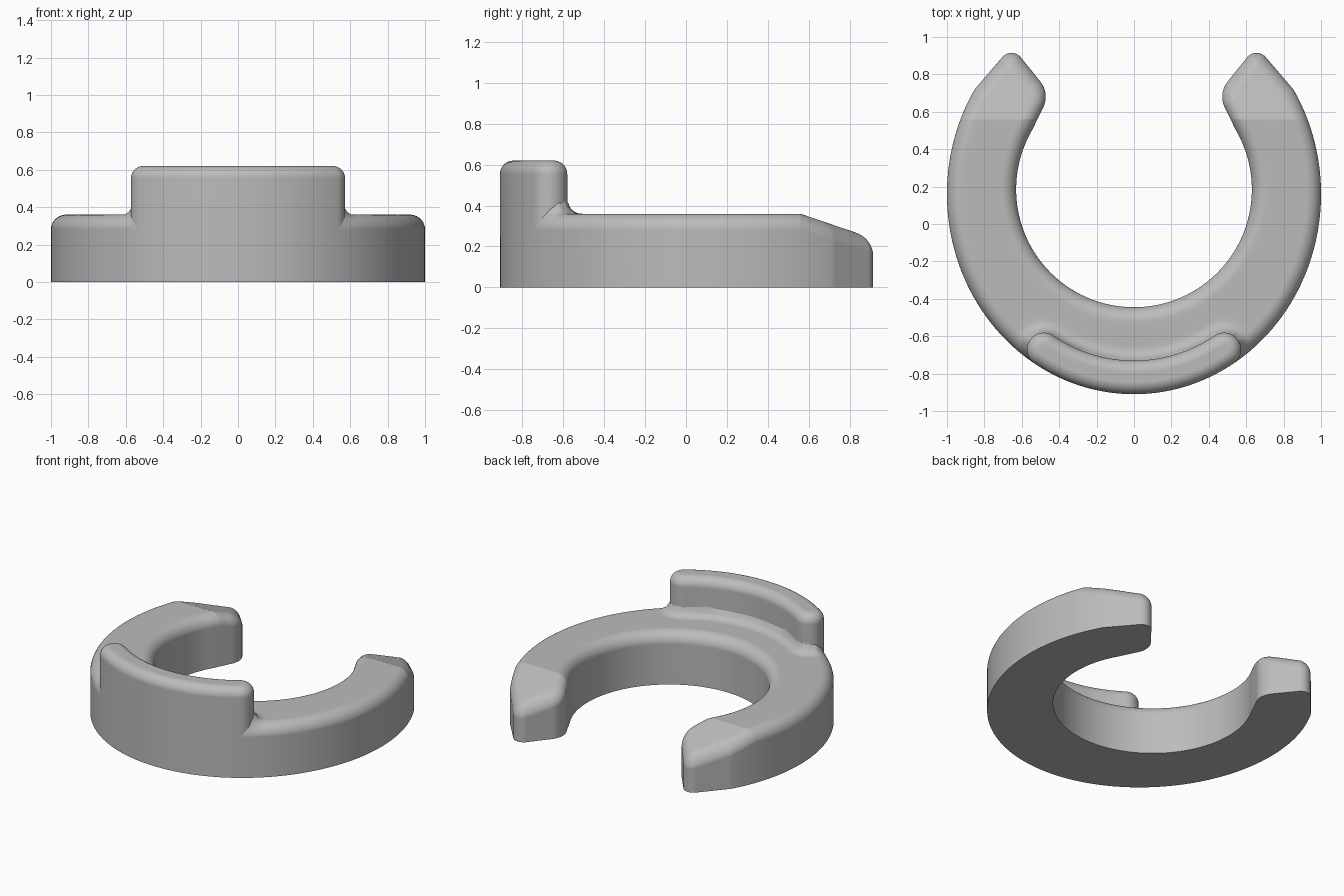
import bpy, bmesh
from math import sin, cos, pi, sqrt, radians, atan2, asin
from mathutils import Vector, kdtree

if "Cube" in bpy.data.objects:
    bpy.data.objects.remove(bpy.data.objects["Cube"])

grey = bpy.data.materials.new("plain grey")
grey.use_nodes = True
grey.diffuse_color = (0.5, 0.5, 0.5, 1)
grey.node_tree.nodes["Principled BSDF"].inputs["Base Color"].default_value = (0.5, 0.5, 0.5, 1)

TOP, EDGE = 0.36, 0.08              # ring height and edge rounding
CY, RY = 0.16, 1.07                 # outer ellipse (half width is 1)
SLOPE_Y, SLOPE = 0.56, 0.34         # sloped arm tips
WALL_TOP, WALL_R, WALL_EDGE, FILLET = 0.62, 0.09, 0.065, 0.07


def arc(cx, cy, rx, ry, a, b, n=60):
    return [Vector((cx + rx * cos(a + (b - a) * i / n), cy + ry * sin(a + (b - a) * i / n), 0))
            for i in range(n + 1)]


def resample(points, fractions):
    lengths = [0]
    for p, q in zip(points, points[1:]):
        lengths.append(lengths[-1] + (q - p).length)
    out, k = [], 0
    for f in fractions:
        s = f * lengths[-1]
        while k < len(points) - 2 and lengths[k + 1] < s:
            k += 1
        step = lengths[k + 1] - lengths[k]
        out.append(points[k].lerp(points[k + 1], (s - lengths[k]) / step))
    return out


def tree_of(points):
    tree = kdtree.KDTree(len(points))
    for i, p in enumerate(points):
        tree.insert(p, i)
    tree.balance()
    return tree


def quarter(d, r):
    """Drop of a rounded edge at distance d from its rim."""
    d = min(max(d, 0), r)
    return r - sqrt(max(r * r - (r - d) ** 2, 0))


def finish(bm, name, mirrored):
    bmesh.ops.recalc_face_normals(bm, faces=bm.faces)
    mesh = bpy.data.meshes.new(name)
    bm.to_mesh(mesh)
    bm.free()
    mesh.materials.append(grey)
    ob = bpy.data.objects.new(name, mesh)
    bpy.context.collection.objects.link(ob)
    bpy.ops.object.select_all(action='DESELECT')
    ob.select_set(True)
    bpy.context.view_layer.objects.active = ob
    bpy.ops.object.shade_smooth_by_angle(angle=radians(35))
    if mirrored:
        ob.modifiers.new("Mirror", 'MIRROR').merge_threshold = 0.0005
    ob.modifiers.new("Weighted Normal", 'WEIGHTED_NORMAL').keep_sharp = True
    return ob


# Outline of the left half: outer side with the tip, inner side with the bulge
end_angle = radians(139.5)
outer = arc(0, CY, 1, RY, -pi / 2, asin((0.72 - CY) / RY), 200) \
    + arc(0.655, 0.85, 0.065, 0.065, pi / 4, end_angle)
inner = arc(0, 0.185, 0.63, 0.63, -pi / 2, radians(30), 200) \
    + arc(0.602, 0.68, 0.13, 0.13, radians(210), end_angle)

# Centre line of the raised wall, set in from the outer ellipse
wall_end = asin(0.533)
wall_path, wall_normals = [], []
for i in range(81):
    t = -pi / 2 + wall_end * (i / 40 - 1)
    n = Vector((cos(t), sin(t) / RY, 0)).normalized()
    wall_path.append(Vector((cos(t), CY + RY * sin(t), 0)) - n * WALL_R)
    wall_normals.append(n)

# Ring body: strip between both sides, lifted to its height by distance rules
NU, NV, FINE = 200, 60, 1500
us = [sin(pi / 2 * i / NU) for i in range(NU + 1)]
vs = [0.5 - 0.5 * cos(pi * j / NV) for j in range(NV + 1)]
even = [i / FINE for i in range(FINE + 1)]
rim = tree_of(resample(outer, even) + resample(inner, even)
              + resample([outer[-1], inner[-1]], even))
wall_tree = tree_of(resample(wall_path, even))

bm = bmesh.new()
grid = [[bm.verts.new(a.lerp(b, v)) for v in vs]
        for a, b in zip(resample(outer, us), resample(inner, us))]
for row, nxt in zip(grid, grid[1:]):
    for j in range(NV):
        bm.faces.new((row[j], nxt[j], nxt[j + 1], row[j + 1]))
bmesh.ops.bisect_plane(bm, geom=bm.verts[:] + bm.edges[:] + bm.faces[:],
                       plane_co=(0, SLOPE_Y, 0), plane_no=(0, 1, 0))
border = [e for e in bm.edges if e.is_boundary
          and max(abs(v.co.x) for v in e.verts) > 1e-5]
border_verts = {v for e in border for v in e.verts}
for v in bm.verts:
    d = 0 if v in border_verts else rim.find(v.co)[2]
    to_wall = wall_tree.find(v.co)[2] - WALL_R
    lift = quarter(to_wall, FILLET) * min(d / EDGE, 1)
    v.co.z = TOP - SLOPE * max(v.co.y - SLOPE_Y, 0) - quarter(d, EDGE) + lift

# Upright sides and flat underside
made = bmesh.ops.extrude_edge_only(bm, edges=border)["geom"]
low_edges = [g for g in made if isinstance(g, bmesh.types.BMEdge)]
low = [g for g in made if isinstance(g, bmesh.types.BMVert)]
for v in low:
    v.co.z = 0
ends = [v for v in low if abs(v.co.x) < 1e-5]
low_edges.append(bm.edges.new(ends))
bmesh.ops.triangle_fill(bm, edges=low_edges, use_beauty=True)
finish(bm, "ring_body", True)

# Raised wall: rounded-end outlines stacked up to a rounded top
bm = bmesh.new()
levels = [(WALL_R, 0.25), (WALL_R, 0.4)]
for i in range(11):
    a = pi / 2 * i / 10
    levels.append((WALL_R - WALL_EDGE * (1 - cos(a)), WALL_TOP - WALL_EDGE * (1 - sin(a))))


def wall_outline(r):
    first, last = wall_normals[0], wall_normals[-1]
    a0, a1 = atan2(last.y, last.x), atan2(-first.y, -first.x)
    pts = [p + n * r for p, n in zip(wall_path, wall_normals)]
    pts += arc(wall_path[-1].x, wall_path[-1].y, r, r, a0, a0 + pi, 24)[1:-1]
    pts += [p - n * r for p, n in zip(wall_path[::-1], wall_normals[::-1])]
    pts += arc(wall_path[0].x, wall_path[0].y, r, r, a1, a1 + pi, 24)[1:-1]
    return pts


rings = [[bm.verts.new((p.x, p.y, z)) for p in wall_outline(r)] for r, z in levels]
for low_ring, high_ring in zip(rings, rings[1:]):
    for k in range(len(low_ring)):
        bm.faces.new((low_ring[k - 1], low_ring[k], high_ring[k], high_ring[k - 1]))
bm.faces.new(rings[-1])
bm.faces.new(rings[0][::-1])
finish(bm, "raised_wall", False)
